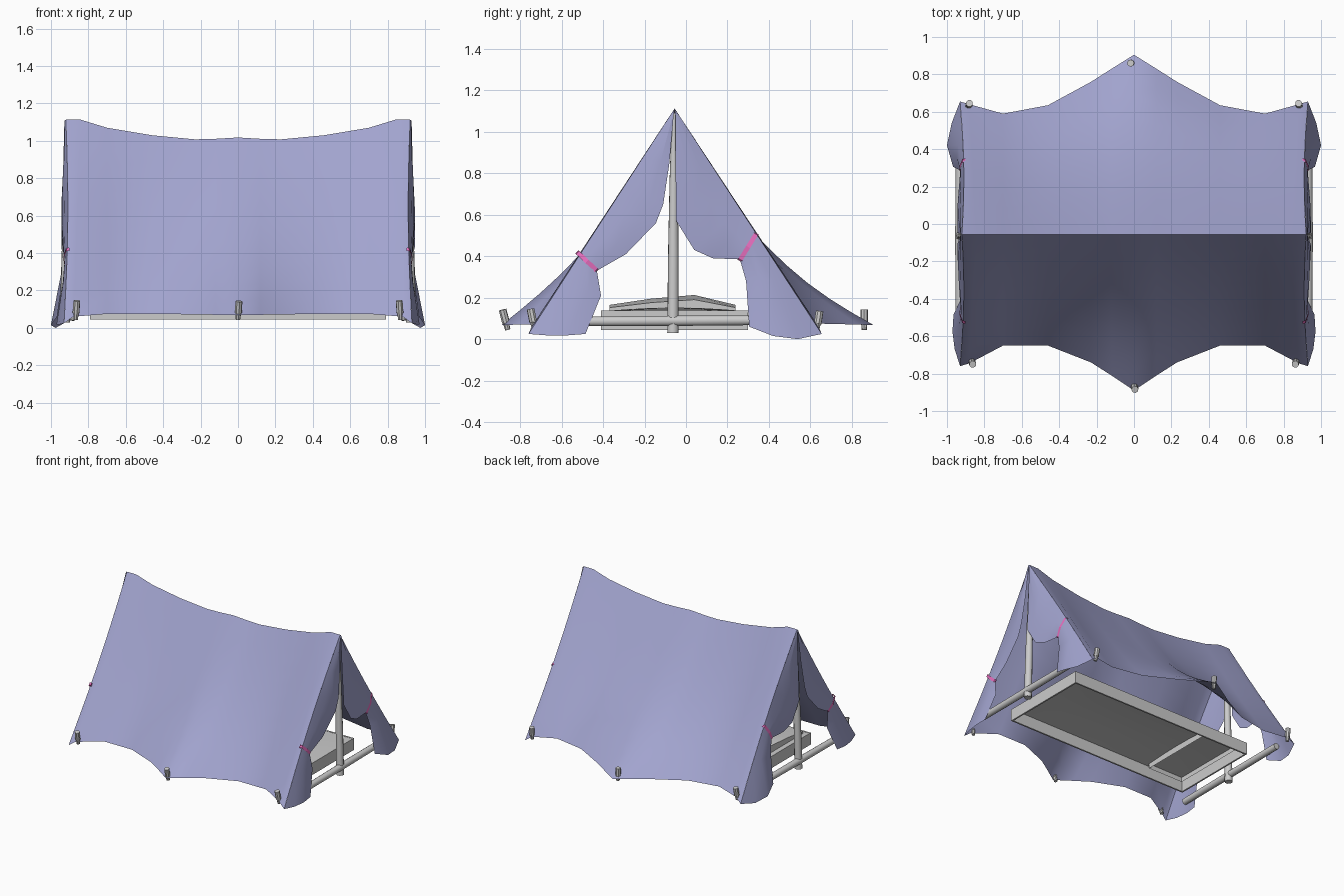
import bpy, math
from mathutils import Vector

if "Cube" in bpy.data.objects:
    bpy.data.objects.remove(bpy.data.objects["Cube"])

cloth = bpy.data.materials.new("cloth_lilac")
cloth.diffuse_color = (0.36, 0.37, 0.62, 1)
cloth.use_nodes = True
cloth.node_tree.nodes["Principled BSDF"].inputs["Base Color"].default_value = cloth.diffuse_color
pink = bpy.data.materials.new("tie_pink")
pink.diffuse_color = (0.8, 0.16, 0.52, 1)
pink.use_nodes = True
pink.node_tree.nodes["Principled BSDF"].inputs["Base Color"].default_value = pink.diffuse_color


def make(name, verts, faces, mat=None, smooth=0):
    me = bpy.data.meshes.new(name)
    me.from_pydata([tuple(v) for v in verts], [], faces)
    me.update()
    ob = bpy.data.objects.new(name, me)
    bpy.context.collection.objects.link(ob)
    if mat:
        me.materials.append(mat)
    if smooth:
        bpy.ops.object.select_all(action='DESELECT')
        ob.select_set(True)
        bpy.context.view_layer.objects.active = ob
        bpy.ops.object.shade_smooth_by_angle(angle=math.radians(smooth))
    return ob


def grid(name, rows, mat=None, smooth=0):
    n = len(rows[0])
    faces = [(i*n+j, i*n+j+1, (i+1)*n+j+1, (i+1)*n+j)
             for i in range(len(rows)-1) for j in range(n-1)]
    return make(name, [p for r in rows for p in r], faces, mat, smooth)


def rod(name, a, b, radii, sides=10):
    # lofted rod; radii are (position along rod, radius)
    a, b = Vector(a), Vector(b)
    q = (b-a).to_track_quat('Z', 'Y')
    vs = [a.lerp(b, t) + q @ Vector((r*math.cos(2*math.pi*k/sides), r*math.sin(2*math.pi*k/sides), 0))
          for t, r in radii for k in range(sides)]
    fs = [(i*sides+k, i*sides+(k+1) % sides, (i+1)*sides+(k+1) % sides, (i+1)*sides+k)
          for i in range(len(radii)-1) for k in range(sides)]
    fs += [tuple(reversed(range(sides))), tuple(range(len(vs)-sides, len(vs)))]
    return make(name, vs, fs, None, 40)


def box(name, lo, hi):
    vs = [(x, y, z) for x in (lo[0], hi[0]) for y in (lo[1], hi[1]) for z in (lo[2], hi[2])]
    return make(name, vs, [(0, 1, 3, 2), (4, 6, 7, 5), (0, 4, 5, 1), (2, 3, 7, 6), (0, 2, 6, 4), (1, 5, 7, 3)])


# tent canvas: ridge to scalloped hem, one column per entry
RY = -0.055
# x top, x hem, ridge z, front hem y, back hem y, hem z, front sag, back sag
half = [(0, 0, 1.018, -.89, .905, .068, .09, .13), (.12, .12, 1.011, -.81, .83, .07, .07, .11),
        (.23, .23, 1.008, -.74, .76, .072, .05, .08), (.46, .46, 1.03, -.65, .635, .075, .03, .04),
        (.7, .7, 1.07, -.65, .59, .075, .02, .025), (.84, .88, 1.113, -.745, .64, .06, 0, 0),
        (.92, .93, 1.113, -.76, .655, .025, 0, 0)]
cols = [(-c[0], -c[1]) + c[2:] for c in half[:0:-1]] + half


def slope_point(c, t, back):
    p = Vector((c[0], RY, c[2])).lerp(Vector((c[1], c[4] if back else c[3], c[5])), t)
    s = math.sin(math.pi*t)
    p.z -= s * (c[7] if back else c[6])
    if abs(c[0]) > .9:
        p.x -= math.copysign(.015*s, p.x)
    return p


N = 9
rows = [[slope_point(c, i/N, False) for c in cols] for i in range(N, 0, -1)]
rows += [[slope_point(c, i/N, True) for c in cols] for i in range(N+1)]
grid("tent_canvas", rows, cloth, 50)

# door flaps: position along canvas edge, inner edge y, z, x
front_flap = [(0, -.058, 1.1, .922), (.22, -.08, .85, .935), (.36, -.11, .65, .945),
              (.44, -.145, .56, .945), (.54, -.29, .41, .935), (.64, -.43, .33, .92),
              (.77, -.41, .21, .93), (1, -.485, .025, .965)]
back_flap = [(0, -.052, 1.1, .922), (.25, -.05, .8, .935), (.37, -.047, .57, .945),
             (.44, .04, .43, .945), (.5, .13, .39, .935), (.565, .26, .385, .92),
             (.76, .29, .28, .935), (1, .305, .06, .967)]
for s in (-1, 1):
    edge = cols[-1] if s > 0 else cols[0]
    for back, flap in ((False, front_flap), (True, back_flap)):
        rows = []
        for t, y, z, x in flap:
            o, inner = slope_point(edge, t, back), Vector((s*x, y, z))
            bulge = s*(.008 + (.03 if back else .012)*t**3)
            r = [o.lerp(inner, f) + Vector((bulge*math.sin(math.pi*f), 0, 0)) for f in (0, .33, .67, 1)]
            if t == 1:
                if back:
                    r[1].z, r[2].z = 0, .015
                    r[2].x = s*1.0
                else:
                    r[1].z = r[2].z = .018
            rows.append(r)
        side = ("back" if back else "front") + ("_right" if s > 0 else "_left")
        grid("flap_" + side, rows, cloth, 60)

        # ribbon tie wrapped around the gathered flap
        a, b = ((.34, .51), (.26, .38)) if back else ((-.525, .42), (-.43, .33))
        d = Vector((0, b[0]-a[0], b[1]-a[1]))
        w = d.normalized().cross(Vector((1, 0, 0))) * .011
        loop = [(0, .908), (.03, .918), (.5, .933), (.97, .926), (1.02, .919),
                (.97, .91), (.5, .905), (0, .9), (-.01, .908)]
        pts = [Vector((s*x, a[0], a[1])) + d*f for f, x in loop]
        pts.append(pts[0])
        grid("tie_" + side, [[p-w for p in pts], [p+w for p in pts]], pink)

    # end pole and ground bar
    rod("end_pole", (s*.926, -.063, .03), (s*.9, -.058, 1.09), [(0, .028), (.35, .026), (.7, .02), (1, .01)])
    rod("ground_bar", (s*.93, -.55, .085), (s*.93, .5 if s > 0 else .46, .092),
        [(0, .024), (.45, .026), (1, .024)])

# tent pegs with a wider head
pegs = [((s*.868, -.73, .045), (s*.862, -.75, .145)) for s in (-1, 1)]
pegs += [((s*.885, .63, .04), (s*.88, .645, .135)) for s in (-1, 1)]
pegs += [((0, -.86, .045), (.005, -.885, .142)), ((-.015, .86, .045), (-.018, .86, .142))]
for a, b in pegs:
    rod("tent_peg", a, b, [(0, .013), (.35, .015), (.36, .019), (1, .019)], 8)

# bed frame, open underneath
X, Y0, Y1, Z0, Z1, T = .79, -.41, .30, .045, .137, .012
for s in (-1, 1):
    box("bed_end_rail", (s*X - (T if s > 0 else 0), Y0, Z0), (s*X + (0 if s > 0 else T), Y1, Z1))
for y in (Y0, Y1-T):
    box("bed_side_rail", (-X+T, y, Z0), (X-T, y+T, Z1))

# softly crowned mattress sheet, flush with the frame
grid("mattress", [[(-.78 + 1.56*i/8, -.4 + .69*j/6,
                    .135 + .018*math.sin(math.pi*j/6)*math.sin(math.pi*i/8)**.5)
                   for j in range(7)] for i in range(9)], None, 40)

# pillow: crowned shell, open underneath
prof = [(-.37, .1), (-.37, .165), (-.17, .195), (.04, .213), (.24, .165), (.24, .1)]
n = len(prof)
vs = [(x, y, z if e else .1 + (z-.1)*.8) for x, e in ((-.75, 0), (-.6, 1), (-.45, 0)) for y, z in prof]
fs = [(i*n+k, i*n+k+1, (i+1)*n+k+1, (i+1)*n+k) for i in range(2) for k in range(n-1)]
make("pillow", vs, fs + [tuple(reversed(range(n))), tuple(range(2*n, 3*n))], None, 30)
